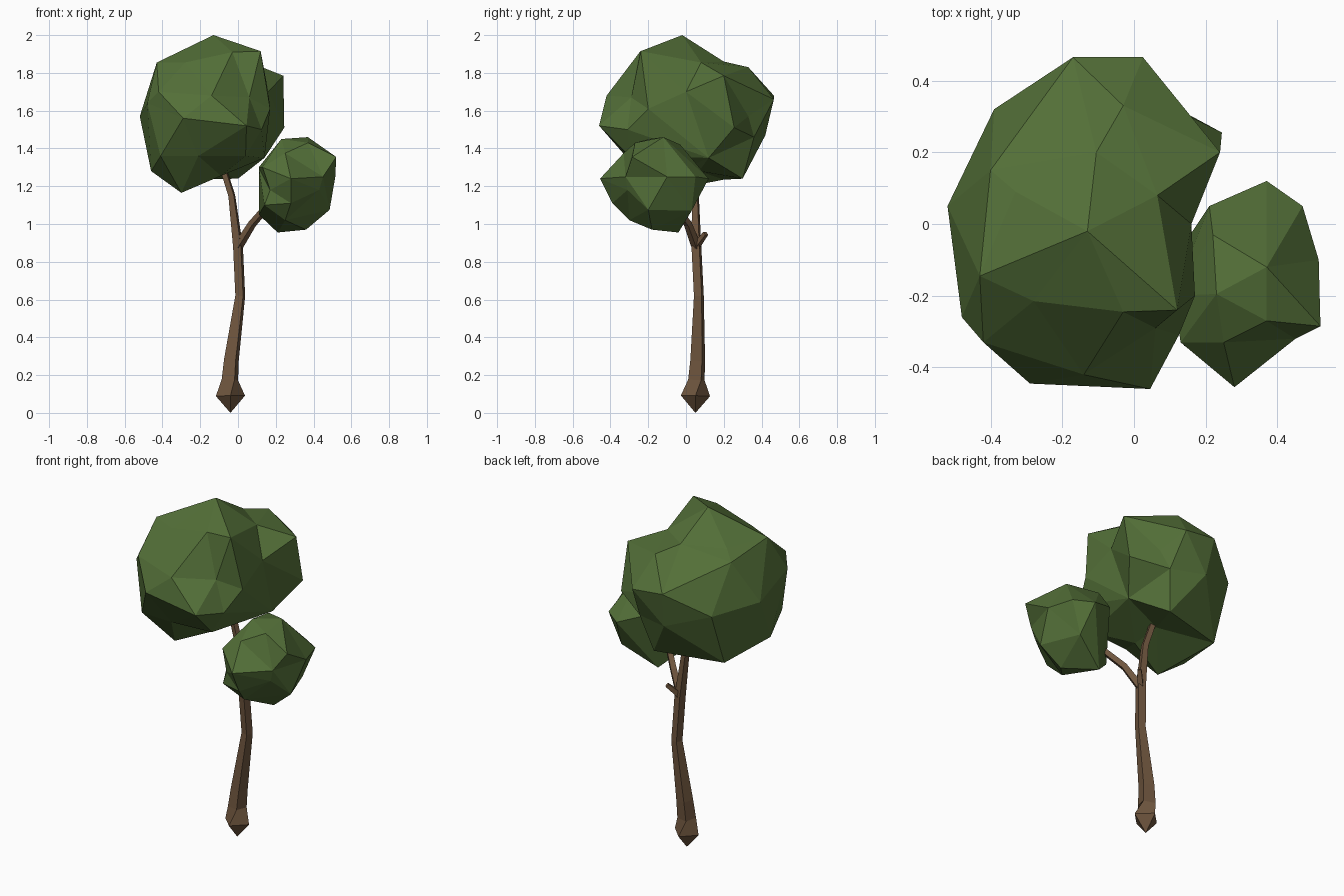
import bpy, bmesh, math
from mathutils import Vector


def material(name, rgb):
    m = bpy.data.materials.new(name)
    m.diffuse_color = (*rgb, 1)
    return m


def finish(bm, name, mat):
    bmesh.ops.recalc_face_normals(bm, faces=bm.faces)
    me = bpy.data.meshes.new(name)
    bm.to_mesh(me)
    bm.free()
    me.materials.append(mat)
    ob = bpy.data.objects.new(name, me)
    bpy.context.collection.objects.link(ob)


def limb(name, path, mat, sides=4, turn=math.radians(30)):
    """Tapered tube along (x, y, z, radius) stations; the first two rings are not turned."""
    bm = bmesh.new()
    pts = [Vector(p[:3]) for p in path]
    rings = []
    for i, p in enumerate(pts):
        d = pts[min(i + 1, len(pts) - 1)] - pts[max(i - 1, 0)]
        q = Vector((0, 0, 1)).rotation_difference(d)
        a0 = turn if i > 1 else 0
        rings.append([bm.verts.new(p + q @ Vector((
            path[i][3] * math.cos(a0 + k * math.tau / sides),
            path[i][3] * math.sin(a0 + k * math.tau / sides), 0))) for k in range(sides)])
    for a, b in zip(rings, rings[1:]):
        for k in range(sides):
            j = (k + 1) % sides
            bm.faces.new((a[k], a[j], b[j], b[k]))
    bm.faces.new(rings[0])
    bm.faces.new(rings[-1])
    bmesh.ops.remove_doubles(bm, verts=bm.verts, dist=0.0005)
    finish(bm, name, mat)


def crown(name, centre, corners, mat):
    """Faceted clump: triangulate corners as seen from its centre, then restore their distance."""
    bm = bmesh.new()
    c = Vector(centre)
    target = {}
    for p in corners:
        v = bm.verts.new((Vector(p) - c).normalized())
        target[v] = Vector(p)
    bmesh.ops.convex_hull(bm, input=list(bm.verts))
    for v, p in target.items():
        v.co = p
    finish(bm, name, mat)


bark = material("bark brown", (0.160, 0.093, 0.049))
leaf = material("leaf green", (0.086, 0.158, 0.039))

# Trunk with pointed root, and the branches
limb("trunk", [(-.04, .05, 0, 0), (-.04, .05, .09, .077), (-.043, .055, .175, .05),
               (-.035, .062, .28, .045), (.012, .068, .62, .03), (0, .055, .88, .03),
               (-.033, .05, 1.15, .021), (-.08, .06, 1.30, .02)], bark)
limb("side_branch", [(0, .055, .88, .026), (.075, .01, 1.0, .022), (.17, -.07, 1.11, .02)], bark, turn=0)
limb("twig", [(0, .05, .88, .024), (.03, .085, .925, .018), (.05, .105, .95, .015)], bark, turn=0)

# Large upper clump of leaves
crown("large_crown", (-.13, 0, 1.56), [
    (-.13, -.02, 2.0), (.12, -.24, 1.915), (-.03, -.245, 1.91), (-.28, -.215, 1.855),
    (-.43, -.145, 1.855), (-.40, .15, 1.81), (-.33, .09, 1.85), (-.105, .2, 1.86),
    (-.03, .33, 1.83), (.065, .08, 1.855), (.24, .2, 1.785), (.06, -.29, 1.67),
    (.16, 0, 1.70), (.245, .255, 1.51), (.095, .33, 1.57), (-.17, .465, 1.68),
    (.025, .465, 1.66), (-.14, -.42, 1.68), (-.42, -.33, 1.70), (-.48, -.26, 1.64),
    (-.29, -.445, 1.56), (.045, -.46, 1.52), (.17, -.2, 1.61), (.125, -.31, 1.50),
    (-.52, .05, 1.57), (-.39, .32, 1.55), (-.15, .42, 1.47), (.05, .36, 1.46),
    (0, .3, 1.24), (.14, .12, 1.35), (-.1, .07, 1.28), (-.09, -.1, 1.255),
    (.04, -.3, 1.36), (-.21, -.32, 1.36), (-.41, -.31, 1.36), (-.46, -.13, 1.28),
    (-.39, .2, 1.235), (-.3, -.16, 1.165)], leaf)

# Small lower clump of leaves
crown("small_crown", (.31, -.17, 1.2), [
    (.37, -.12, 1.46), (.23, -.195, 1.45), (.37, -.27, 1.43), (.22, -.03, 1.42),
    (.52, -.285, 1.355), (.515, -.1, 1.25), (.47, .05, 1.25), (.37, .12, 1.24),
    (.21, .05, 1.3), (.28, -.455, 1.24), (.25, -.33, 1.375), (.13, -.33, 1.3),
    (.11, -.2, 1.3), (.11, -.1, 1.05), (.14, -.34, 1.1), (.17, -.35, 1.18),
    (.28, -.39, 1.11), (.43, -.31, 1.18), (.45, -.32, 1.25), (.485, -.2, 1.075),
    (.36, -.18, .97), (.21, -.04, .955), (.4, .03, 1.07), (.25, -.3, 1.02)], leaf)
